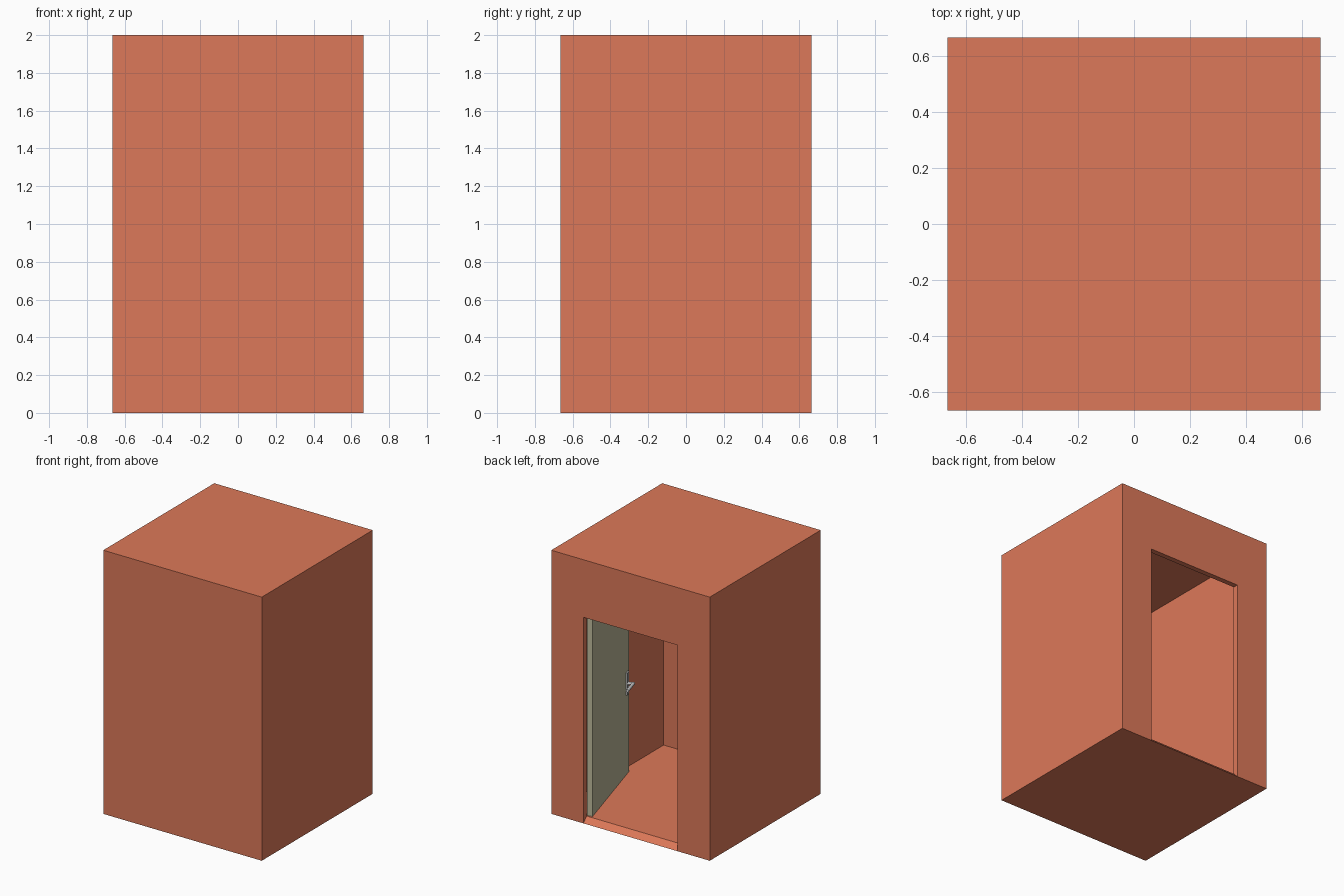
import bpy, bmesh, math
from mathutils import Matrix, Vector

if "Cube" in bpy.data.objects:
    bpy.data.objects.remove(bpy.data.objects["Cube"])

H, TOP, T = 0.665, 2.0, 0.04      # half width, height, wall thickness
OW, OH = 0.396, 1.563             # doorway half width and height


def material(name, col):
    m = bpy.data.materials.new(name)
    m.diffuse_color = (*col, 1)
    m.use_nodes = True
    m.node_tree.nodes["Principled BSDF"].inputs["Base Color"].default_value = m.diffuse_color
    return m


def finish(name, bm, mat=None, matrix=None):
    bmesh.ops.recalc_face_normals(bm, faces=bm.faces)
    me = bpy.data.meshes.new(name)
    bm.to_mesh(me)
    bm.free()
    ob = bpy.data.objects.new(name, me)
    bpy.context.collection.objects.link(ob)
    if mat:
        me.materials.append(mat)
    if matrix:
        ob.matrix_world = matrix
    return ob


def add_box(bm, lo, hi):
    lo, hi = Vector(lo), Vector(hi)
    m = Matrix.Translation((lo + hi) / 2) @ Matrix.Diagonal((*(hi - lo), 1))
    return bmesh.ops.create_cube(bm, size=1, matrix=m)["verts"]


def add_rod(bm, a, b, r):
    a, b = Vector(a), Vector(b)
    rot = (b - a).to_track_quat('Z', 'Y').to_matrix().to_4x4()
    bmesh.ops.create_cone(bm, cap_ends=True, segments=16, radius1=r, radius2=r,
                          depth=(b - a).length, matrix=Matrix.Translation((a + b) / 2) @ rot)


# Hollow room: outer and inner shells joined around the doorway
bm = bmesh.new()
rims = []
for k in (0, T):
    h, top = H - k, TOP - k
    f = [bm.verts.new((sx * h, -h, z)) for sx, z in ((-1, k), (1, k), (1, top), (-1, top))]
    b = [bm.verts.new((sx * h, h, z)) for sx, z in ((-1, k), (1, k), (1, top), (-1, top))]
    d = [bm.verts.new((sx * OW, h, z)) for sx, z in ((-1, k), (1, k), (1, OH), (-1, OH))]
    shell = [f, [f[1], b[1], b[2], f[2]], [f[3], f[2], b[2], b[3]], [f[0], f[3], b[3], b[0]],
             [f[0], b[0], d[0], d[1], b[1], f[1]],
             [b[0], d[0], d[3], b[3]], [d[1], b[1], b[2], d[2]], [d[3], d[2], b[2], b[3]]]
    for vs in shell:
        bm.faces.new(vs)
    rims.append(d)
for i in range(4):
    j = (i + 1) % 4
    bm.faces.new((rims[0][i], rims[0][j], rims[1][j], rims[1][i]))
finish("room_shell", bm, material("terracotta", (0.72, 0.19, 0.1)))

# Door leaf, swung inwards about its hinge edge
swing = Matrix.Translation((0.394, 0.622, 0)) @ Matrix.Rotation(math.radians(-73.9), 4, 'Z')
W, D = 0.773, 0.04
bm = bmesh.new()
add_box(bm, (0, -D, 0.043), (W, 0, 1.555))
finish("door_leaf", bm, material("pale_green", (0.5, 0.48, 0.32)), swing)

# Lever handles on both faces of the door
for name, y, s in (("handle_inner", -D, -1), ("handle_outer", 0, 1)):
    bm = bmesh.new()
    x, z = 0.725, 0.735
    add_box(bm, (x - 0.02, min(y, y + s * 0.01), z - 0.085),
            (x + 0.02, max(y, y + s * 0.01), z + 0.085))
    add_rod(bm, (x, y, z), (x, y + s * 0.05, z), 0.011)
    add_rod(bm, (x + 0.011, y + s * 0.045, z), (x - 0.12, y + s * 0.045, z), 0.011)
    ob = finish(name, bm, None, swing)
    bpy.context.view_layer.objects.active = ob
    ob.select_set(True)
    bpy.ops.object.shade_smooth_by_angle()
    ob.select_set(False)
